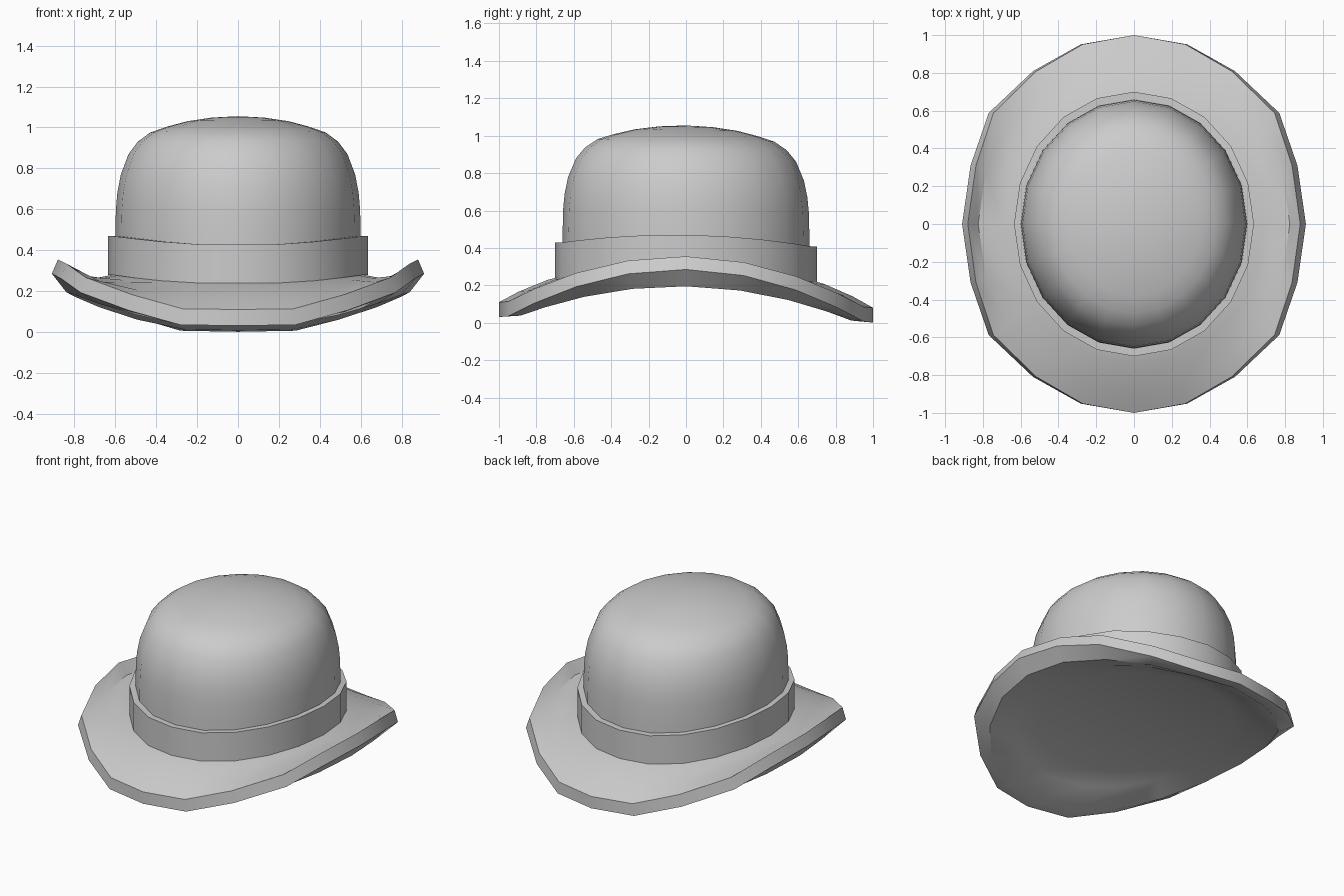
import bpy, bmesh, math

if "Cube" in bpy.data.objects:
    bpy.data.objects.remove(bpy.data.objects["Cube"])

SIDES = 20
TILT = 0.015


# Loft oval rings (half width x, half depth y, height at sides, height at front/back)
def loft(name, rings, cap_start=None, cap_end=None, closed=False, flare=()):
    bm = bmesh.new()
    loops = []
    for k, (rx, ry, zs, zf) in enumerate(rings):
        loop = []
        for i in range(SIDES):
            a = 2 * math.pi * i / SIDES
            s, c = math.sin(a), math.cos(a)
            wide = 1.045 if k in flare and abs(abs(s) - 0.809) < 0.01 else 1
            rise = max(0, s * s - 0.08) / 0.92      # level across the front and back
            z = zf + (zs - zf) * rise - TILT * ry * c
            loop.append(bm.verts.new((rx * s * wide, ry * c, z)))
        loops.append(loop)
    pairs = list(zip(loops, loops[1:]))
    if closed:
        pairs.append((loops[-1], loops[0]))
    for a, b in pairs:
        for i in range(SIDES):
            j = (i + 1) % SIDES
            bm.faces.new((a[i], a[j], b[j], b[i]))
    for loop, z in ((loops[0], cap_start), (loops[-1], cap_end)):
        if z is not None:
            tip = bm.verts.new((0, 0, z))
            for i in range(SIDES):
                bm.faces.new((loop[i], loop[(i + 1) % SIDES], tip))
    bmesh.ops.recalc_face_normals(bm, faces=bm.faces)
    mesh = bpy.data.meshes.new(name)
    bm.to_mesh(mesh)
    bm.free()
    obj = bpy.data.objects.new(name, mesh)
    bpy.context.collection.objects.link(obj)
    bpy.ops.object.select_all(action='DESELECT')
    obj.select_set(True)
    bpy.context.view_layer.objects.active = obj
    bpy.ops.object.shade_smooth_by_angle(angle=math.radians(38))
    return obj


# Brim: top surface, curled rim, closed hollowed underside
loft("brim", [
    (0.56, 0.62, 0.290, 0.250),
    (0.69, 0.74, 0.265, 0.218),
    (0.825, 0.89, 0.285, 0.155),
    (0.88, 1.00, 0.355, 0.095),
    (0.91, 1.00, 0.285, 0.016),
    (0.84, 0.93, 0.195, 0.022),
    (0.70, 0.77, 0.197, 0.125),
    (0.56, 0.62, 0.215, 0.180),
], cap_start=0.29, cap_end=0.215, flare=(3, 4))

# Hat band
loft("hat_band", [
    (0.635, 0.70, 0.280, 0.226),
    (0.635, 0.70, 0.470, 0.418),
    (0.59, 0.645, 0.470, 0.418),
    (0.59, 0.645, 0.280, 0.226),
], closed=True)

# Domed crown: half width and height profile
profile = [(0.60, 0.30), (0.60, 0.47), (0.597, 0.60), (0.59, 0.68), (0.573, 0.77),
           (0.535, 0.87), (0.49, 0.93), (0.43, 0.975), (0.35, 1.003),
           (0.25, 1.03), (0.13, 1.048)]
loft("crown", [(r, r * 1.1, z, z) for r, z in profile], cap_end=1.055)
